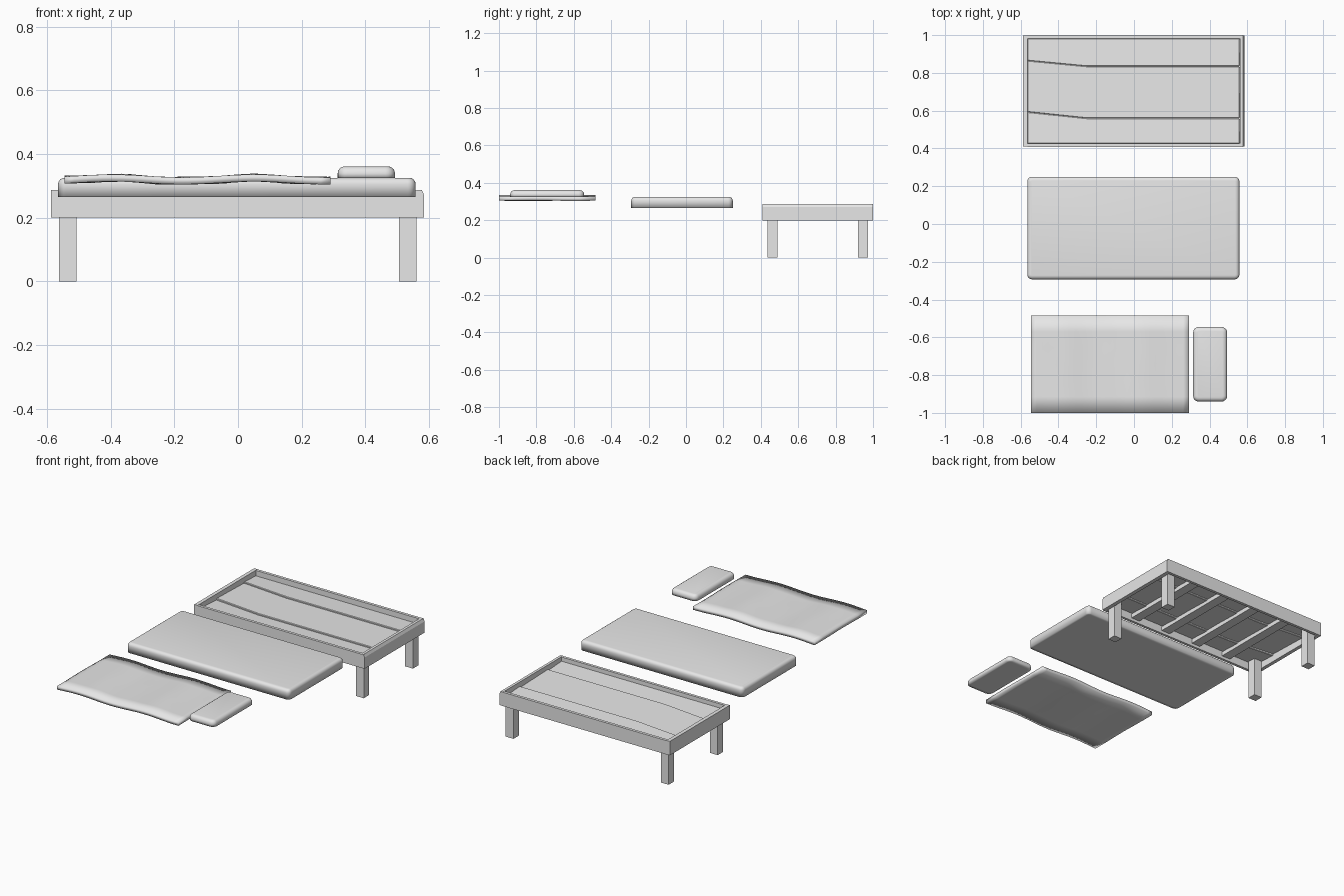
import bpy, bmesh, math
from mathutils import Matrix

cube = bpy.data.objects.get("Cube")
if cube:
    bpy.data.objects.remove(cube, do_unlink=True)

grey = bpy.data.materials.new("plain_grey")
grey.use_nodes = True
colour = (0.8, 0.8, 0.8, 1)
grey.diffuse_color = colour
grey.node_tree.nodes["Principled BSDF"].inputs["Base Color"].default_value = colour


def finish(name, bm, smooth=False):
    bmesh.ops.recalc_face_normals(bm, faces=bm.faces)
    mesh = bpy.data.meshes.new(name)
    bm.to_mesh(mesh)
    bm.free()
    mesh.materials.append(grey)
    for face in mesh.polygons:
        face.use_smooth = smooth
    obj = bpy.data.objects.new(name, mesh)
    bpy.context.collection.objects.link(obj)
    return obj


def thicken(bm, height):
    top = bmesh.ops.extrude_face_region(bm, geom=bm.faces[:])["geom"]
    verts = [v for v in top if isinstance(v, bmesh.types.BMVert)]
    bmesh.ops.translate(bm, verts=verts, vec=(0, 0, height))


def prism(name, outline, z0, z1):
    bm = bmesh.new()
    bm.faces.new([bm.verts.new((x, y, z0)) for x, y in outline])
    thicken(bm, z1 - z0)
    return finish(name, bm)


def box(name, x, y, z):
    return prism(name, [(x[0], y[0]), (x[1], y[0]), (x[1], y[1]), (x[0], y[1])], *z)


def cushion(name, x, y, z, corner, top, margin):
    """Box with rounded corners, a soft top rim and a flat, inset underside."""
    bm = bmesh.new()
    bmesh.ops.create_cube(bm, size=1)
    for v in bm.verts:
        v.co = [sum(r) / 2 + c * (r[1] - r[0]) for c, r in zip(v.co, (x, y, z))]
    upright = [e for e in bm.edges if abs(e.verts[0].co.z - e.verts[1].co.z) > 0.01]
    bmesh.ops.bevel(bm, geom=upright, offset=corner, segments=5, profile=0.5, affect="EDGES")
    rim = [e for e in bm.edges if all(abs(v.co.z - z[1]) < 1e-4 for v in e.verts)]
    bmesh.ops.bevel(bm, geom=rim, offset=top, segments=4, profile=0.5, affect="EDGES")
    base = min(bm.faces, key=lambda f: f.calc_center_median().z)
    bmesh.ops.inset_region(bm, faces=[base], thickness=margin)
    return finish(name, bm, smooth=True)


# Bed frame rails
box("front_rail", (-0.565, 0.578), (0.408, 0.425), (0.2, 0.286))
box("back_rail", (-0.565, 0.578), (0.982, 1.0), (0.2, 0.286))
box("foot_rail", (-0.588, -0.565), (0.409, 0.999), (0.2, 0.287))

# Head rail, with a chamfer along its outer top edge
head_rail = prism("head_rail", [(0.56, 0.2), (0.585, 0.2), (0.585, 0.27), (0.577, 0.287), (0.56, 0.287)],
                  -0.999, -0.409)
head_rail.data.transform(Matrix.Rotation(math.pi / 2, 4, "X"))

# Legs
for end, x in (("foot", -0.5345), ("head", 0.5335)):
    for side, y in (("front", 0.463), ("back", 0.946)):
        box(f"{end}_{side}_leg", (x - 0.027, x + 0.027), (y - 0.027, y + 0.027), (0, 0.25))

# Base boards, each tilted so its front edge stands above the board before it
seams = [(0.425, 0.425), (0.593, 0.56), (0.865, 0.835), (0.982, 0.982)]
for i, (low, high) in enumerate(zip(seams, seams[1:])):
    board = prism(f"base_board_{i + 1}",
                  [(-0.565, low[0]), (-0.25, low[1]), (0.56, low[1]),
                   (0.56, high[1]), (-0.25, high[1]), (-0.565, high[0])],
                  0.247, 0.262)
    for v in board.data.vertices:
        v.co.z -= 0.008 * (v.co.y - low[1]) / (high[1] - low[1])
    edge = board.modifiers.new("Soft edge", "BEVEL")
    edge.width, edge.segments = 0.003, 1

# Cross bars below the boards
for i in range(4):
    x = -0.345 + 0.23 * i
    box(f"cross_bar_{i + 1}", (x - 0.03, x + 0.03), (0.425, 0.982), (0.218, 0.244))

# Mattress and pillow
cushion("mattress", (-0.565, 0.558), (-0.293, 0.25), (0.265, 0.325), 0.025, 0.02, 0.02)
cushion("pillow", (0.313, 0.493), (-0.94, -0.545), (0.324, 0.361), 0.03, 0.022, 0.02)

# Blanket: a thin, gently rumpled slab with soft shading
bm = bmesh.new()
bmesh.ops.create_grid(bm, x_segments=28, y_segments=6, size=0.5)
for v in bm.verts:
    w = v.co.y * 2
    x, y = -0.1275 + v.co.x * 0.835, -0.7425 + w * 0.2575
    wave = 0.0045 * math.sin(14 * (x + 0.51))
    fold = 0.003 * math.sin(31 * x + 2.2 * w) * (1 - abs(w))
    v.co = (x, y, 0.309 + wave + fold)
thicken(bm, 0.022)
finish("blanket", bm, smooth=True)
